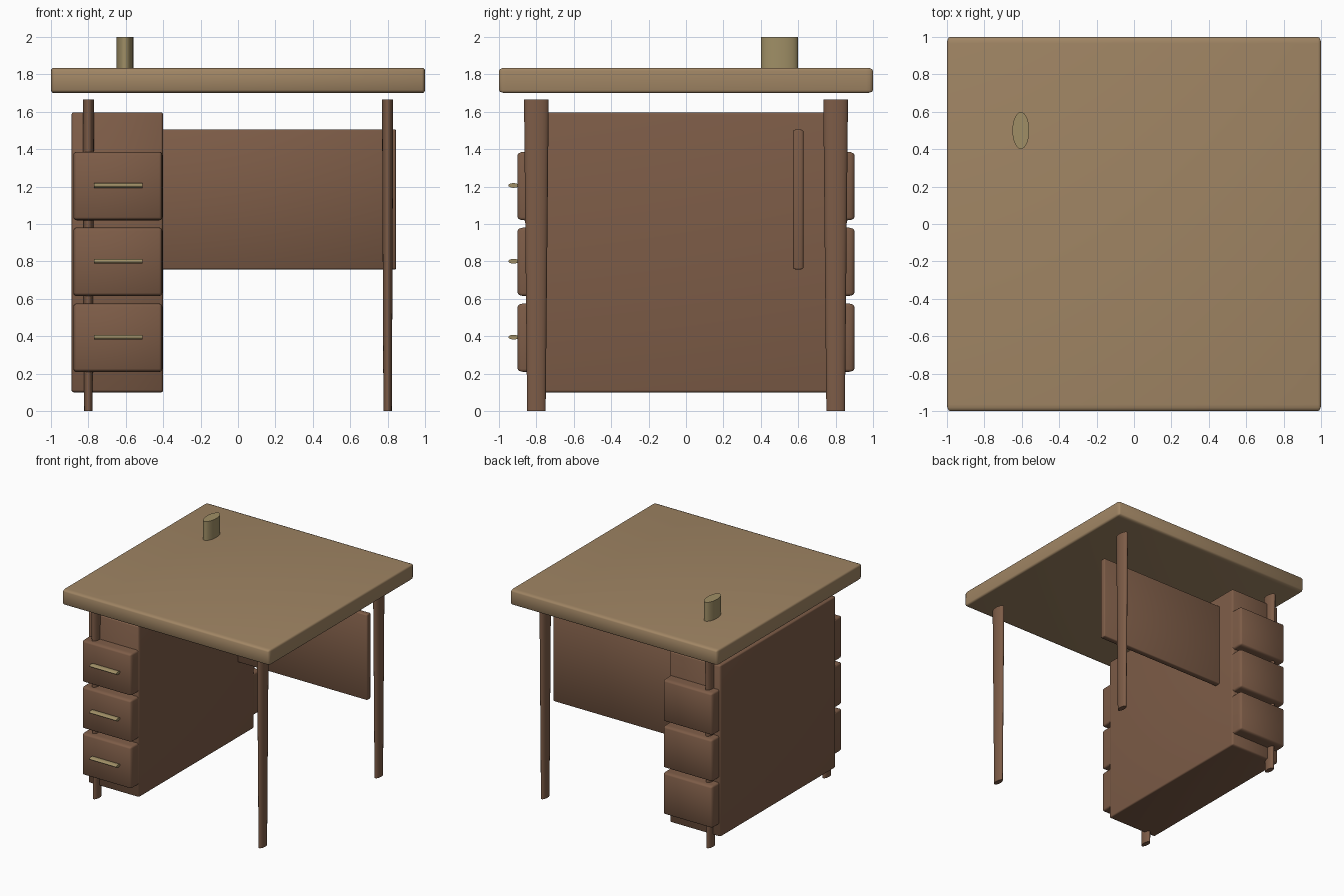
import bpy, bmesh, math
from mathutils import Matrix, Vector

if "Cube" in bpy.data.objects:
    bpy.data.objects.remove(bpy.data.objects["Cube"])

STRETCH = Vector((1, 2.2, 1))  # the desk is stretched front to back, rounding included


def material(name, rgb):
    m = bpy.data.materials.new(name)
    m.diffuse_color = (*rgb, 1)
    m.use_nodes = True
    m.node_tree.nodes["Principled BSDF"].inputs["Base Color"].default_value = m.diffuse_color
    return m


DARK = material("dark_wood", (0.205, 0.107, 0.063))
LIGHT = material("light_wood", (0.352, 0.235, 0.127))
BRASS = material("brass", (0.35, 0.275, 0.133))


def finish(name, bm, mat):
    me = bpy.data.meshes.new(name)
    bm.to_mesh(me)
    bm.free()
    me.materials.append(mat)
    ob = bpy.data.objects.new(name, me)
    bpy.context.collection.objects.link(ob)
    return ob


def box(name, lo, hi, mat, bevel):
    """Rounded box between two corners, bevelled before the stretch."""
    lo, hi = Vector(lo), Vector(hi)
    size = hi - lo
    bm = bmesh.new()
    bmesh.ops.create_cube(bm, size=1)
    bmesh.ops.scale(bm, verts=bm.verts, vec=[s / k for s, k in zip(size, STRETCH)])
    bmesh.ops.bevel(bm, geom=bm.edges[:], offset=bevel, segments=3,
                    profile=0.5, affect='EDGES')
    bmesh.ops.scale(bm, verts=bm.verts, vec=STRETCH)
    bmesh.ops.translate(bm, verts=bm.verts, vec=(lo + hi) / 2)
    return finish(name, bm, mat)


def rod(name, centre, r_low, r_high, length, mat, along_x=False, sides=24):
    """Round bar, optionally tapered or laid along x, with oval section after the stretch."""
    bm = bmesh.new()
    bmesh.ops.create_cone(bm, cap_ends=True, segments=sides, radius1=r_low,
                          radius2=r_high, depth=length)
    if along_x:
        bmesh.ops.rotate(bm, verts=bm.verts, matrix=Matrix.Rotation(math.pi / 2, 3, 'Y'))
    bmesh.ops.scale(bm, verts=bm.verts, vec=STRETCH)
    bmesh.ops.translate(bm, verts=bm.verts, vec=centre)
    return finish(name, bm, mat)


# Top slab and the cup standing on it
box("desk_top", (-1, -1, 1.70), (1, 1, 1.835), LIGHT, 0.016)
rod("pencil_cup", (-0.605, 0.5, 1.915), 0.045, 0.045, 0.17, BRASS, sides=32)

# Four tapered legs
for x, side in ((-0.8, "left"), (0.8, "right")):
    for y, end in ((-0.8, "front"), (0.8, "back")):
        rod(f"{end}_{side}_leg", (x, y, 0.8325), 0.0225, 0.03, 1.665, DARK)

# Drawer pedestal and the panel across the back
box("pedestal", (-0.89, -0.8, 0.10), (-0.40, 0.8, 1.597), DARK, 0.012)
box("back_panel", (-0.845, 0.573, 0.757), (0.845, 0.627, 1.505), DARK, 0.008)

# Drawers running right through the pedestal, each with a bar handle
for i, z in enumerate((0.392, 0.798, 1.203), 1):
    box(f"drawer_{i}", (-0.88, -0.9, z - 0.183), (-0.405, 0.9, z + 0.183), DARK, 0.016)
    rod(f"drawer_handle_{i}", (-0.641, -0.922, z + 0.003), 0.0125, 0.0125, 0.26,
        BRASS, along_x=True)

# Smooth shading with crisp rims
bpy.ops.object.select_all(action='SELECT')
bpy.context.view_layer.objects.active = bpy.data.objects["desk_top"]
bpy.ops.object.shade_smooth_by_angle(angle=math.radians(35))
